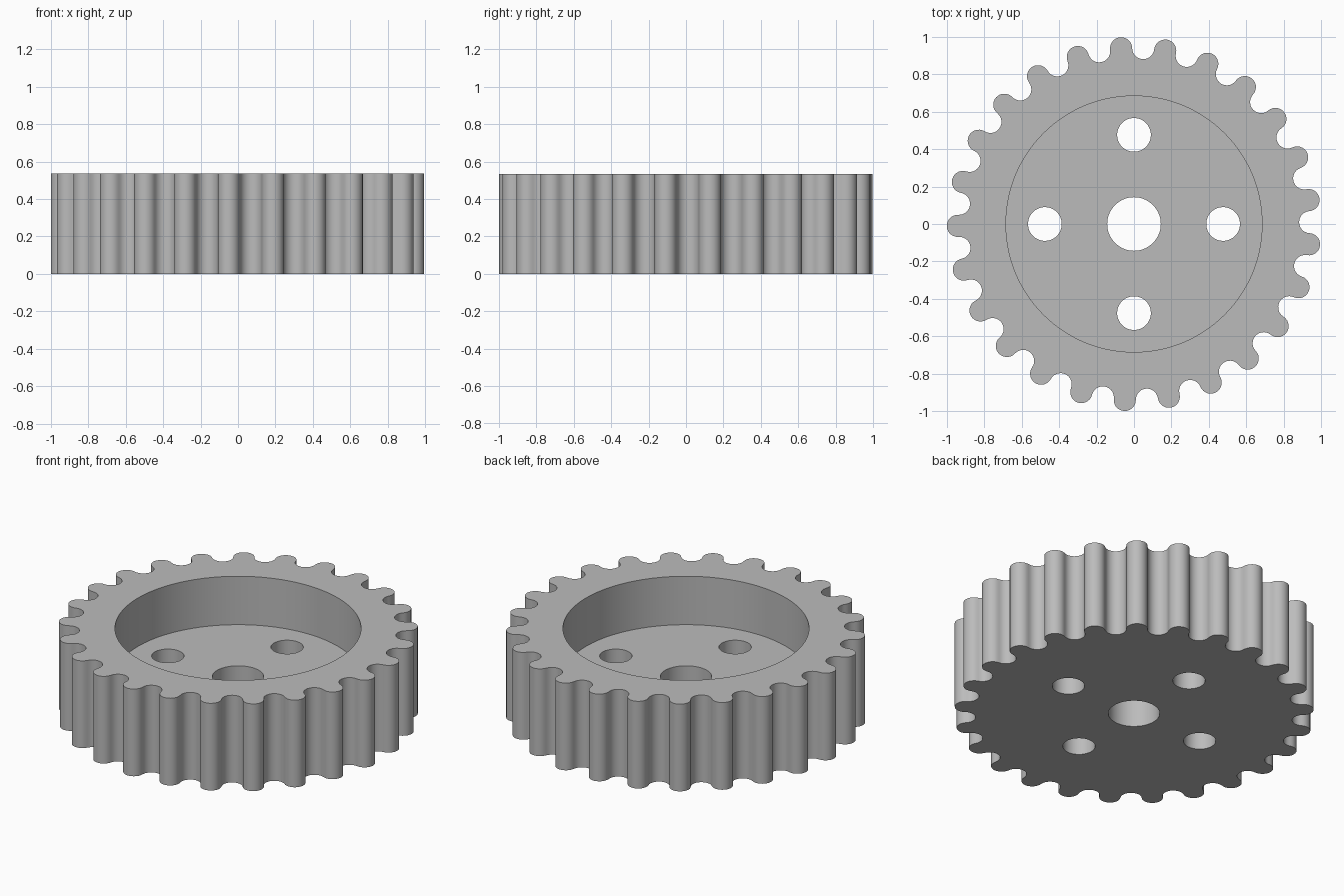
import bpy, bmesh
from math import sin, cos, pi, radians, atan2
from mathutils import Vector

if "Cube" in bpy.data.objects:
    bpy.data.objects.remove(bpy.data.objects["Cube"], do_unlink=True)

TEETH = 25
PITCH_RADIUS = 0.941
HEIGHT = 0.535
FLOOR = 0.238
START = radians(94.2)
HALF = pi / TEETH
LOBE = PITCH_RADIUS * sin(HALF / 2)  # tip and root arcs meet tangentially
STEPS = 14

grey = bpy.data.materials.new("plain grey")
grey.use_nodes = True
colour = (0.5, 0.5, 0.5, 1)
grey.diffuse_color = colour
grey.node_tree.nodes["Principled BSDF"].inputs["Base Color"].default_value = colour


def polar(radius, angle):
    return Vector((radius * cos(angle), radius * sin(angle)))


def prism(name, outline, bottom, top):
    """Extrude a closed counter-clockwise outline from bottom to top."""
    bm = bmesh.new()
    base = bm.faces.new([bm.verts.new((p.x, p.y, bottom)) for p in outline])
    new = bmesh.ops.extrude_face_region(bm, geom=[base], use_keep_orig=True)["geom"]
    verts = [g for g in new if isinstance(g, bmesh.types.BMVert)]
    bmesh.ops.translate(bm, verts=verts, vec=(0, 0, top - bottom))
    bmesh.ops.recalc_face_normals(bm, faces=bm.faces)
    mesh = bpy.data.meshes.new(name)
    bm.to_mesh(mesh)
    bm.free()
    mesh.materials.append(grey)
    obj = bpy.data.objects.new(name, mesh)
    bpy.context.collection.objects.link(obj)
    return obj


def circle(radius, centre=Vector((0, 0)), sides=64):
    return [centre + polar(radius, 2 * pi * i / sides) for i in range(sides)]


# Toothed outline: alternating round tips and round roots on the pitch circle
outline = []
for k in range(2 * TEETH):
    angle = START + k * HALF
    centre = polar(PITCH_RADIUS, angle)
    is_tip = k % 2 == 0
    sweep = pi + HALF if is_tip else -(pi - HALF)
    facing = angle if is_tip else angle + pi
    for i in range(STEPS):
        outline.append(centre + polar(LOBE, facing + sweep * (i / STEPS - 0.5)))

gear = prism("gear_wheel", outline, 0, HEIGHT)

# Round recess, shaft bore and four lightening holes
cutters = [
    prism("recess_cutter", circle(0.684, sides=128), FLOOR, HEIGHT + 0.2),
    prism("bore_cutter", circle(0.143), -0.2, HEIGHT + 0.3),
]
for i in range(4):
    cutters.append(prism("hole_cutter", circle(0.09, polar(0.476, i * pi / 2)),
                         -0.2, HEIGHT + 0.3))

bpy.ops.object.select_all(action='DESELECT')
bpy.context.view_layer.objects.active = gear
gear.select_set(True)
for cutter in cutters:
    cutter.hide_render = True
    mod = gear.modifiers.new("cut", 'BOOLEAN')
    mod.operation = 'DIFFERENCE'
    mod.solver = 'EXACT'
    mod.object = cutter
    bpy.ops.object.modifier_apply(modifier=mod.name)
for cutter in cutters:
    bpy.data.objects.remove(cutter, do_unlink=True)

bpy.ops.object.shade_smooth_by_angle(angle=radians(35))
